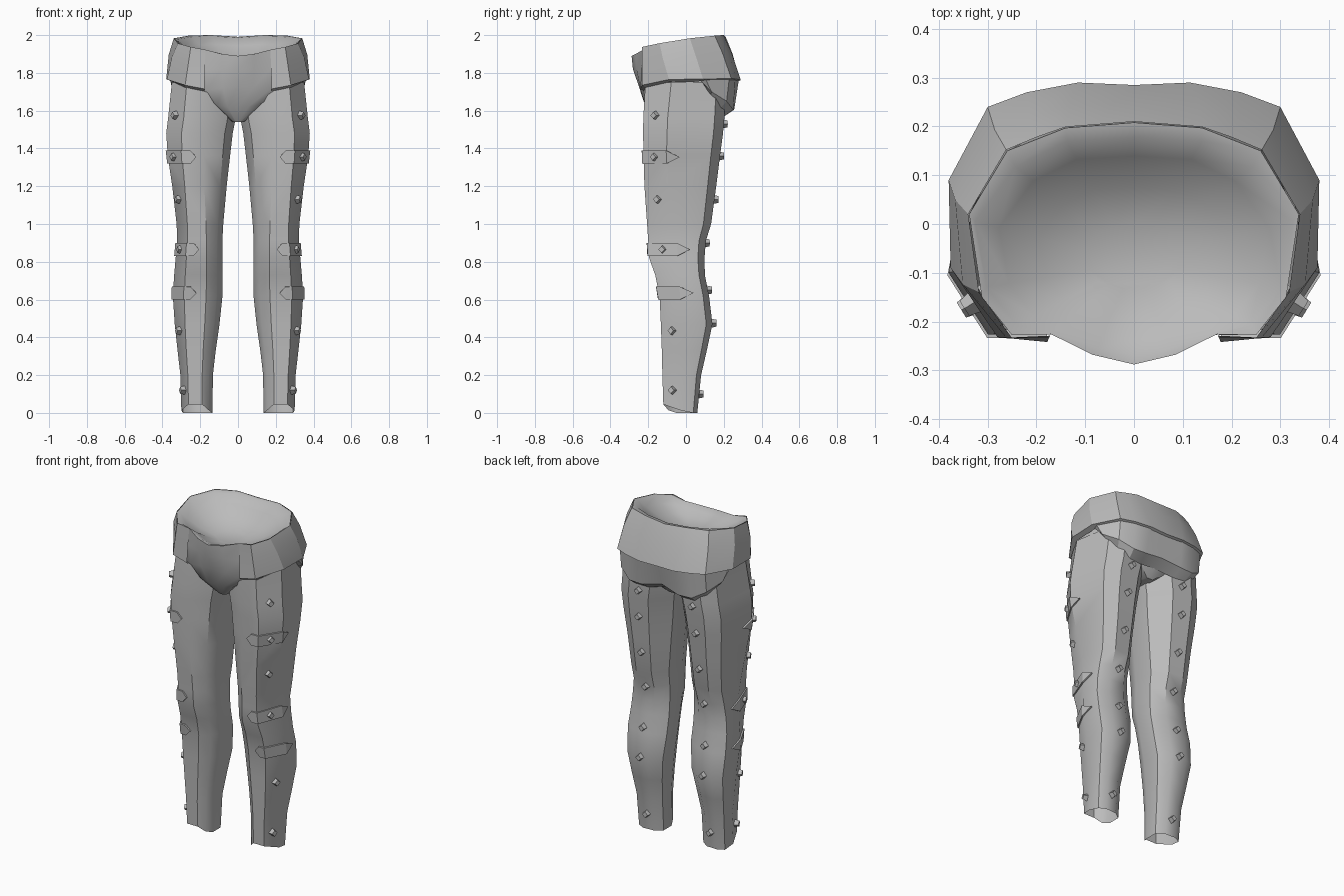
import bpy, bmesh, math
from mathutils import Vector, Matrix

if "Cube" in bpy.data.objects:
    bpy.data.objects.remove(bpy.data.objects["Cube"])

grey = bpy.data.materials.new("grey_leather")
grey.diffuse_color = (0.5, 0.5, 0.5, 1)
grey.use_nodes = True
grey.node_tree.nodes["Principled BSDF"].inputs["Base Color"].default_value = grey.diffuse_color


def finish(name, bm, mirror=True, angle=30, thickness=0):
    """Turn a bmesh into a named object, mirrored to the other side if wanted."""
    bmesh.ops.recalc_face_normals(bm, faces=bm.faces)
    mesh = bpy.data.meshes.new(name)
    bm.to_mesh(mesh)
    bm.free()
    mesh.materials.append(grey)
    ob = bpy.data.objects.new(name, mesh)
    bpy.context.collection.objects.link(ob)
    if thickness:
        mod = ob.modifiers.new("thickness", 'SOLIDIFY')
        mod.thickness, mod.offset = thickness, 0
    else:
        bpy.ops.object.select_all(action='DESELECT')
        ob.select_set(True)
        bpy.context.view_layer.objects.active = ob
        bpy.ops.object.shade_smooth_by_angle(angle=math.radians(angle))
    if mirror:
        ob.modifiers.new("mirror", 'MIRROR')
    return ob


def loft(rings, closed=True, cap_first=False, cap_last=False):
    """Skin a list of equally long point rings."""
    bm = bmesh.new()
    rows = [[bm.verts.new(p) for p in r] for r in rings]
    n = len(rows[0])
    for a, b in zip(rows, rows[1:]):
        for i in range(n if closed else n - 1):
            j = (i + 1) % n
            bm.faces.new((a[i], a[j], b[j], b[i]))
    if cap_first:
        bm.faces.new(rows[0])
    if cap_last:
        bm.faces.new(rows[-1])
    return bm, rows


def both_sides(half):
    """Complete a half ring whose first and last points lie on x = 0."""
    return half + [(-x, y, z) for x, y, z in half[-2:0:-1]]


# Leg stations: z, inner x, outer x, front y, back y, height of outer corner along depth
LEG = [
    (0.00, .135, .300, -.120, .060, .50), (0.20, .133, .305, -.125, .080, .55),
    (0.33, .118, .320, -.128, .110, .48), (0.47, .098, .335, -.133, .140, .44),
    (0.62, .082, .345, -.140, .122, .42), (0.73, .082, .338, -.163, .100, .48),
    (0.82, .083, .330, -.195, .098, .52), (0.91, .083, .322, -.200, .105, .50),
    (1.00, .078, .325, -.206, .133, .42), (1.20, .060, .348, -.220, .160, .34),
    (1.36, .042, .372, -.225, .180, .30), (1.48, .028, .380, -.227, .196, .30),
    (1.56, .012, .370, -.226, .203, .30), (1.75, .005, .350, -.215, .212, .32)]


def section(z):
    """Nine-sided leg outline at height z, starting at the front inner corner."""
    for a, b in zip(LEG, LEG[1:]):
        if z <= b[0]:
            break
    t = (z - a[0]) / (b[0] - a[0])
    xi, xo, yf, yb, c = [p + (q - p) * t for p, q in zip(a[1:], b[1:])]
    w, d = xo - xi, yb - yf
    k = min(1, max(0, (z - .8) / .5))  # 0 on the calf, 1 on the thigh
    fr = [(.33 + .1 * k, 0), (.77, 0), (1, c), (.95 - .07 * k, .88), (.70 - .05 * k, 1),
          (.28, .98), (0, .80 - .08 * k), (0, .38), (.12, .15)]
    return [Vector((xi + w * u, yf + d * v, z)) for u, v in fr]


def on_leg(z, s):
    """Point on the leg at height z and outline position s."""
    pts = section(z)
    i = int(s)
    return pts[i].lerp(pts[(i + 1) % 9], s - i)


# Hollow legs, with the cuff lifted at the front
rings = [section(r[0]) for r in LEG]
for i in (0, 1):
    rings[0][i].z = 0.045
for i in (2, 8):
    rings[0][i].z = 0.014
bm, _ = loft(rings)
finish("leg", bm, angle=35)

# Pointed straps wrapped round the front outer corner
for name, z, s0, y_end in (("thigh_strap", 1.355, .33, -.035),
                           ("knee_strap", .865, .38, .02),
                           ("shin_strap", .635, .45, .04)):
    c, d = section(z)[2:4]
    s1 = 2 + max(.15, (y_end - c.y) / (d.y - c.y))
    bm = bmesh.new()
    up = [bm.verts.new(on_leg(z + .034, s)) for s in (s0 + .28, 1, 2)]
    low = [bm.verts.new(on_leg(z - .034, s)) for s in (s0 + .28, 1, 2)]
    front, rear = bm.verts.new(on_leg(z, s0)), bm.verts.new(on_leg(z, s1))
    bm.faces.new((front, low[0], up[0]))
    for i in (0, 1):
        bm.faces.new((up[i], low[i], low[i + 1], up[i + 1]))
    bm.faces.new((up[2], low[2], rear))
    finish(name, bm, thickness=.018)


# Diamond studs down the outer front and the back of the leg
def studs(name, heights, s):
    bm = bmesh.new()
    for z in heights:
        p = on_leg(z, s)
        pts = section(z)
        i = int(s)
        e = pts[i + 1] - pts[i]
        n = Vector((e.y, -e.x, 0)).normalized()
        rot = n.to_track_quat('Z', 'Y').to_matrix().to_4x4()
        bmesh.ops.create_cone(bm, cap_ends=True, segments=4, radius1=.026, radius2=.018,
                              depth=.036, matrix=Matrix.Translation(p + n * .006) @ rot)
    finish(name, bm, angle=10)


studs("side_stud", (1.575, 1.355, 1.13, .865, .435, .12), 1.5)
studs("back_stud", (1.53, 1.36, 1.13, .90, .65, .475, .10), 4.5)

# Pelvis with waist rim and a shallow hollow inside
rim = [(0, -.288, 1.89), (.085, -.268, 1.90), (.17, -.226, 1.922), (.25, -.228, 1.935),
       (.312, -.15, 1.955), (.338, .02, 1.982), (.26, .15, 1.996), (.14, .197, 2.0),
       (0, .208, 1.99)]
inner = [(0, -.268, 1.888), (.075, -.255, 1.898), (.165, -.222, 1.92), (.24, -.208, 1.93),
         (.302, -.13, 1.95), (.326, .005, 1.977), (.243, .118, 1.99), (.138, .17, 1.994),
         (0, .178, 1.985)]
hip = [(0, -.25, 1.73), (.08, -.243, 1.72), (.165, -.228, 1.71), (.25, -.2, 1.71),
       (.31, -.13, 1.72), (.33, .02, 1.72), (.27, .16, 1.72), (.15, .22, 1.70),
       (0, .225, 1.70)]
belly = [tuple((a + b) / 2 for a, b in zip(p, q)) for p, q in zip(rim, hip)]
belly[0], belly[1] = (0, -.281, 1.82), (.085, -.262, 1.82)
groin = [(0, -.215, 1.62), (.055, -.213, 1.62), (.11, -.21, 1.63), (.16, -.19, 1.66),
         (.2, -.08, 1.64), (.2, .02, 1.64), (.2, .1, 1.63), (.12, .18, 1.61),
         (0, .18, 1.6)]
crotch = [(x * .17, y * .75, 1.54) for x, y, z in groin]


def bowl(k, f):
    """Inner ring shrunk toward a low centre."""
    return [(x * k, -.08 + (y + .08) * k, 1.84 + (z - 1.84) * f) for x, y, z in inner]


rows = [crotch, groin, hip, belly, rim, inner, bowl(.85, .72), bowl(.6, .36), bowl(.3, .1)]
bm, _ = loft([both_sides(r) for r in rows], cap_first=True, cap_last=True)
finish("pelvis", bm, mirror=False, angle=38)

# Flared hip panel, open at the front
top = [(.172, -.229, 1.923), (.25, -.234, 1.937), (.318, -.14, 1.957), (.340, .02, 1.983),
       (.262, .152, 1.997), (.2, .178, 1.999), (.14, .199, 2.0), (0, .210, 1.991)]
hem = [(.178, -.242, 1.715), (.28, -.232, 1.735), (.376, -.09, 1.765), (.38, .09, 1.768),
       (.3, .24, 1.77), (.22, .27, 1.767), (.115, .29, 1.762), (0, .285, 1.76)]


def between(t, bulge):
    """Ring between the waist and the hem, pushed outward."""
    return [tuple((a[k] + (b[k] - a[k]) * t) * (bulge if k < 2 and i > 1 else 1)
                  for k in range(3)) for i, (a, b) in enumerate(zip(top, hem))]


under = [(x * .92 if i > 1 else x, y * .92, z - .012) for i, (x, y, z) in enumerate(hem)]
bm, rows = loft([top, between(.4, 1.03), hem, under], closed=False)
finish("hip_panel", bm, angle=22)

# Seat band under the hem at the back
seat_top = [(.355, .06, 1.775), (.362, .10, 1.775), (.29, .23, 1.78), (.21, .262, 1.777),
            (.115, .281, 1.772), (0, .277, 1.77)]
seat_low = [(.340, .09, 1.745), (.345, .135, 1.70), (.29, .215, 1.65), (.21, .25, 1.605),
            (.125, .255, 1.605), (0, .235, 1.63)]
seat_in = [(.32, .09, 1.745), (.31, .13, 1.68), (.27, .18, 1.61), (.2, .195, 1.565),
           (.12, .195, 1.565), (0, .17, 1.59)]
bm, _ = loft([seat_top, seat_low, seat_in], closed=False)
finish("seat_band", bm, angle=22)
